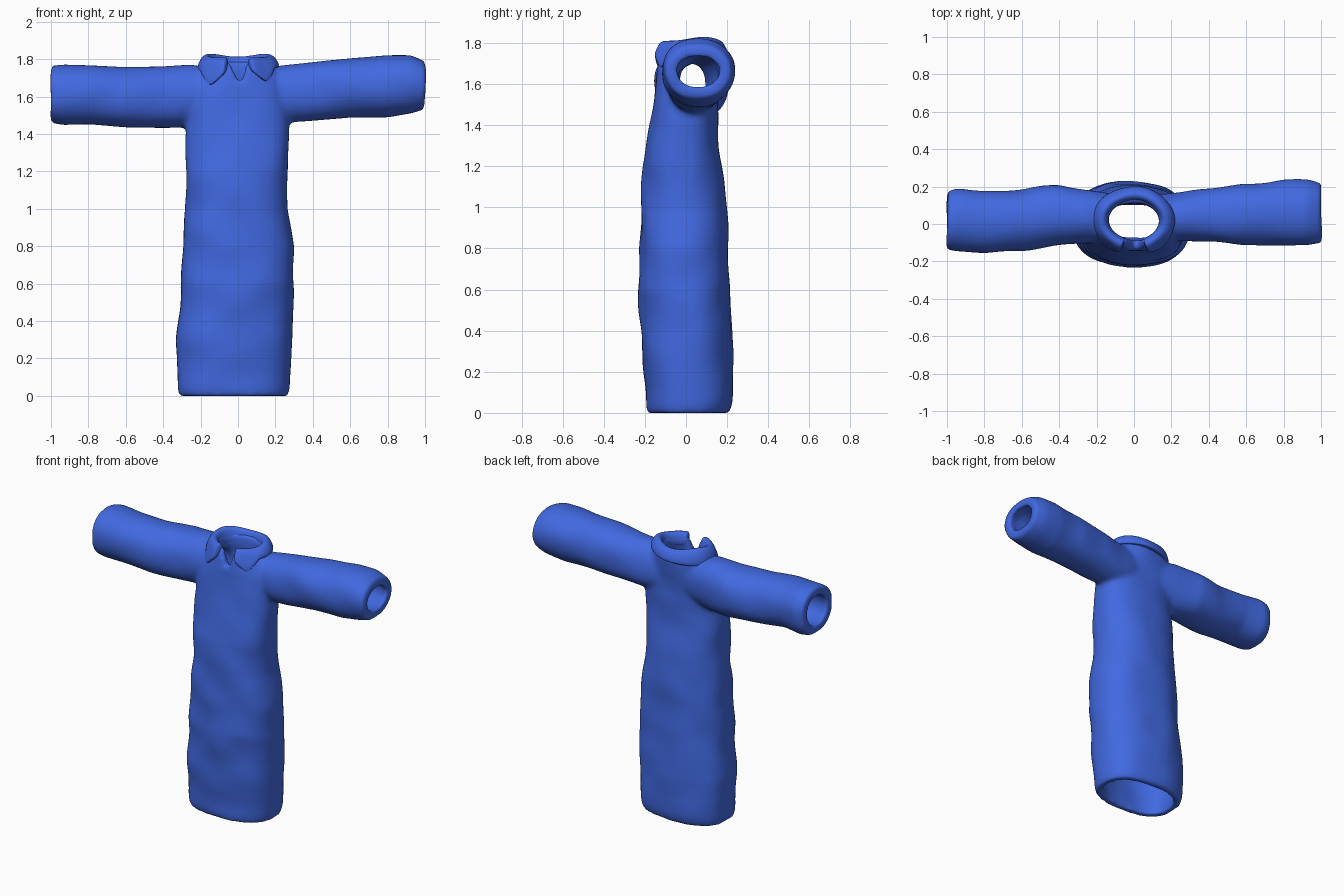
import bpy, bmesh, math
from mathutils import Vector, noise

if "Cube" in bpy.data.objects:
    bpy.data.objects.remove(bpy.data.objects["Cube"])

blue = bpy.data.materials.new("royal_blue_cloth")
blue.diffuse_color = (0.053, 0.141, 0.752, 1)
blue.use_nodes = True
blue.node_tree.nodes["Principled BSDF"].inputs["Base Color"].default_value = blue.diffuse_color


def new_object(name, bm):
    bmesh.ops.recalc_face_normals(bm, faces=bm.faces)
    me = bpy.data.meshes.new(name)
    bm.to_mesh(me)
    bm.free()
    ob = bpy.data.objects.new(name, me)
    bpy.context.collection.objects.link(ob)
    me.materials.append(blue)
    return ob


def tube(name, rings, axis, n=40, power=2.4):
    """Closed tube through rings (position, u_min, u_max, v_min, v_max) along x or z."""
    bm = bmesh.new()
    loops = []
    for p, u0, u1, v0, v1 in rings:
        loop = []
        for i in range(n):
            a = 2 * math.pi * i / n
            c, s = math.cos(a), math.sin(a)
            u = (u0 + u1) / 2 + (u1 - u0) / 2 * math.copysign(abs(c) ** (2 / power), c)
            v = (v0 + v1) / 2 + (v1 - v0) / 2 * math.copysign(abs(s) ** (2 / power), s)
            loop.append(bm.verts.new((u, v, p) if axis == "z" else (p, u, v)))
        loops.append(loop)
    for a, b in zip(loops, loops[1:]):
        for i in range(n):
            j = (i + 1) % n
            bm.faces.new((a[i], a[j], b[j], b[i]))
    bm.faces.new(loops[0])
    bm.faces.new(loops[-1])
    return new_object(name, bm)


def apply_modifier(ob, kind, **props):
    m = ob.modifiers.new(kind.lower(), kind)
    for k, v in props.items():
        setattr(m, k, v)
    bpy.context.view_layer.objects.active = ob
    bpy.ops.object.modifier_apply(modifier=m.name)


def combine(ob, helper, operation):
    apply_modifier(ob, "BOOLEAN", object=helper, operation=operation, solver="EXACT")
    bpy.data.objects.remove(helper)


def inset(rings, t):
    return [(p, a + t, b - t, c + t, d - t) for p, a, b, c, d in rings]


def wrinkle(ob, amount):
    for v in ob.data.vertices:
        q = v.co * 5
        v.co += Vector((noise.noise(q), noise.noise(q + Vector((9, 3, 1))), 0)) * amount


# Outer forms: robe body and both sleeves
body_rings = [(0.0, -.32, .275, -.19, .21), (.05, -.328, .285, -.2, .222), (.3, -.332, .29, -.212, .228),
              (.6, -.305, .3, -.232, .212), (.8, -.292, .292, -.227, .203), (1.0, -.278, .264, -.217, .2),
              (1.2, -.277, .272, -.21, .175), (1.4, -.28, .275, -.178, .157), (1.52, -.27, .27, -.162, .155),
              (1.65, -.25, .25, -.145, .165), (1.74, -.21, .21, -.125, .17), (1.79, -.165, .165, -.1, .15)]
right_rings = [(.05, -.08, .15, 1.47, 1.74), (.25, -.09, .17, 1.46, 1.77), (.4, -.1, .19, 1.47, 1.785),
               (.6, -.11, .217, 1.488, 1.805), (.8, -.113, .232, 1.488, 1.822),
               (.93, -.113, .234, 1.51, 1.822), (1.0, -.1, .215, 1.53, 1.79)]
left_rings = [(-.05, -.08, .15, 1.47, 1.74), (-.25, -.1, .18, 1.435, 1.772), (-.4, -.12, .21, 1.432, 1.762),
              (-.6, -.142, .185, 1.435, 1.758), (-.8, -.152, .172, 1.452, 1.768),
              (-.94, -.145, .195, 1.448, 1.772), (-1.0, -.135, .175, 1.46, 1.765)]
robe = tube("robe", body_rings, "z")
combine(robe, tube("right_sleeve", right_rings, "x", power=2.2), "UNION")
combine(robe, tube("left_sleeve", left_rings, "x", power=2.2), "UNION")

# Hollow inside, with the front lining folded inwards halfway down
hollow = inset(body_rings[:9], .05)
hollow = [(p, a, b, c + .11 * math.exp(-((p - .6) / .3) ** 2), d) for p, a, b, c, d in hollow]
hollow[0] = (-.05,) + hollow[0][1:]
hollow += [(1.65, -.17, .17, -.09, .12), (1.72, -.14, .14, -.075, .11), (1.9, -.14, .14, -.075, .11)]
combine(robe, tube("body_hollow", hollow, "z"), "DIFFERENCE")
for rings, end in ((right_rings, 1.1), (left_rings, -1.1)):
    inner = inset(rings, .06)
    inner.append((end,) + inner[-1][1:])
    combine(robe, tube("sleeve_hollow", inner, "x", power=2.1), "DIFFERENCE")

# V-shaped neck opening at the front
bm = bmesh.new()
tri = [bm.verts.new(c) for c in ((-.085, -.3, 1.88), (.085, -.3, 1.88), (.005, -.3, 1.65))]
face = bm.faces.new(tri)
ext = bmesh.ops.extrude_face_region(bm, geom=[face])["geom"]
bmesh.ops.translate(bm, verts=[g for g in ext if isinstance(g, bmesh.types.BMVert)], vec=(0, .3, 0))
combine(robe, new_object("neck_notch", bm), "DIFFERENCE")

# Melt the joins and rims into soft cloth
apply_modifier(robe, "REMESH", mode="VOXEL", voxel_size=.014)
apply_modifier(robe, "SMOOTH", factor=.5, iterations=8)
wrinkle(robe, .012)

# Turned-down collar, open at the front, with two points
bm = bmesh.new()
sections = []
steps = 64
for i in range(steps + 1):
    a = math.radians(20 + 320 * i / steps)
    front = min(a, 2 * math.pi - a)
    drop = max(0, 1 - abs(front - math.radians(42)) / math.radians(24))
    low = 1.735 - .075 * drop + .015 * math.sin(a) * -1
    top = 1.825 + .008 * math.cos(3 * a) - .02 * max(0, math.cos(a)) ** 4
    flare = .015 * drop
    # (radial offset, height): inside stand, crest, outer fall, underside
    profile = [(-.075, 1.72), (-.065, 1.77), (-.055, top - .012), (-.035, top), (-.012, top - .01),
               (.008, (top + low) / 2), (.016 + flare, low + .012), (.006 + flare, low), (-.02, low + .02)]
    sections.append([bm.verts.new((-(.205 + r) * math.sin(a), .02 - (.168 + r) * math.cos(a), z))
                     for r, z in profile])
for s, t in zip(sections, sections[1:]):
    for j in range(len(s)):
        k = (j + 1) % len(s)
        bm.faces.new((s[j], s[k], t[k], t[j]))
bm.faces.new(sections[0])
bm.faces.new(sections[-1])
collar = new_object("collar", bm)
apply_modifier(collar, "SUBSURF", levels=1)
wrinkle(collar, .008)

# Smooth shading
for ob in (robe, collar):
    bpy.ops.object.select_all(action="DESELECT")
    ob.select_set(True)
    bpy.context.view_layer.objects.active = ob
    bpy.ops.object.shade_smooth_by_angle(angle=math.radians(60))
    ob.data.materials.clear()
    ob.data.materials.append(blue)
